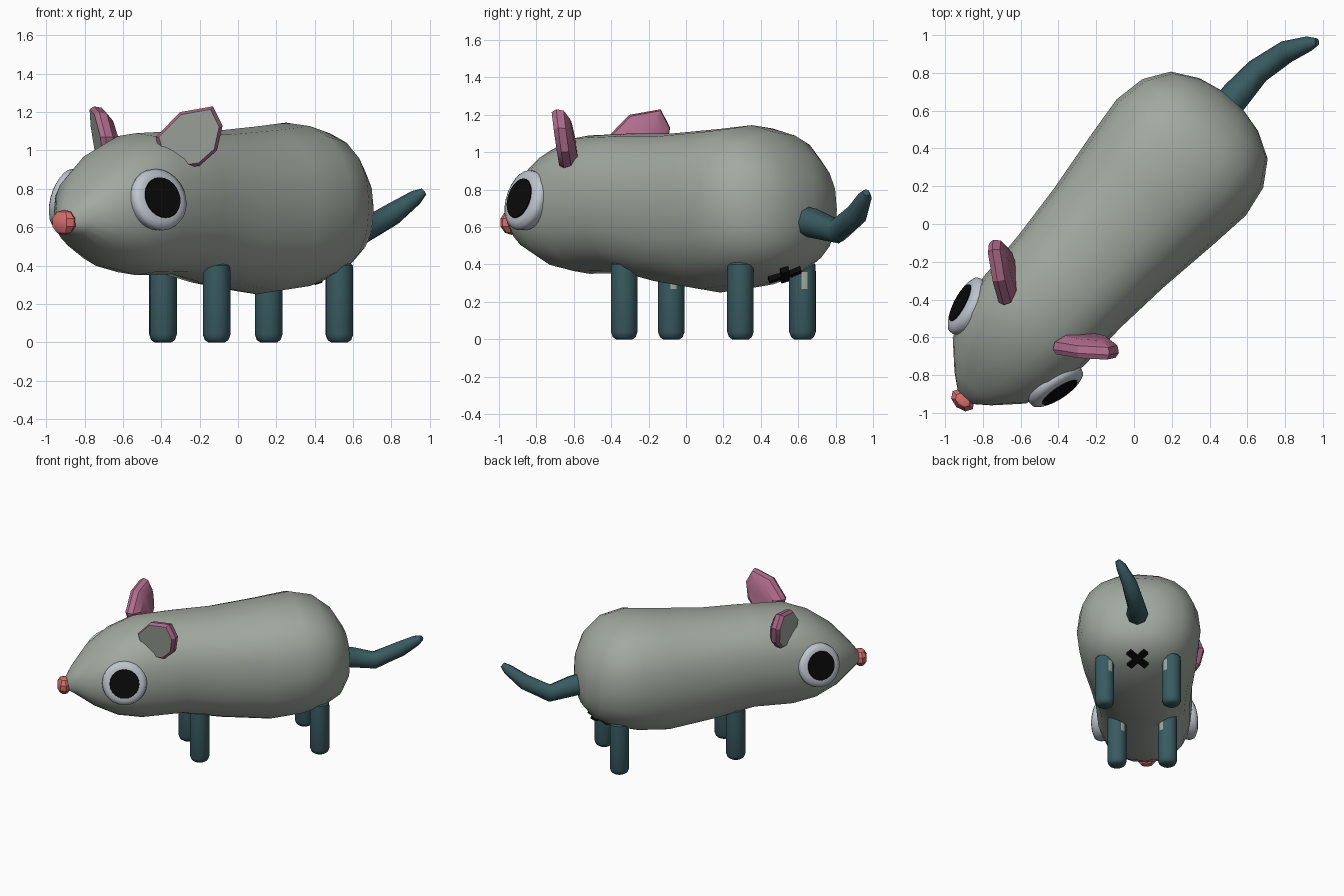
import bpy, bmesh, math
from mathutils import Matrix, Vector

if "Cube" in bpy.data.objects:
    bpy.data.objects.remove(bpy.data.objects["Cube"])

# The animal is built along its own x axis (nose at -x), then turned as a whole
PLACE = Matrix.Rotation(math.radians(48), 4, "Z") @ Matrix.Translation((0, 0.05, 0))


def material(name, rgb):
    m = bpy.data.materials.new(name)
    m.use_nodes = True
    m.diffuse_color = (*rgb, 1)
    bsdf = next(n for n in m.node_tree.nodes if n.type == "BSDF_PRINCIPLED")
    bsdf.inputs["Base Color"].default_value = (*rgb, 1)
    bsdf.inputs["Roughness"].default_value = 0.8
    return m


GREY = material("grey_fur", (0.36, 0.40, 0.35))
TEAL = material("dark_teal", (0.04, 0.105, 0.12))
PINK = material("ear_pink", (0.43, 0.15, 0.26))
CORAL = material("nose_coral", (0.68, 0.16, 0.15))
WHITE = material("eye_white", (0.52, 0.56, 0.62))
BLACK = material("black", (0.003, 0.003, 0.003))


def finish(name, bm, mats, rule=None, angle=40):
    """Turn a bmesh into a shaded, placed object."""
    bmesh.ops.recalc_face_normals(bm, faces=bm.faces[:])
    if rule:
        for f in bm.faces:
            f.material_index = rule(f)
    bm.transform(PLACE)
    mesh = bpy.data.meshes.new(name)
    bm.to_mesh(mesh)
    bm.free()
    for m in mats:
        mesh.materials.append(m)
    ob = bpy.data.objects.new(name, mesh)
    bpy.context.collection.objects.link(ob)
    bpy.ops.object.select_all(action="DESELECT")
    ob.select_set(True)
    bpy.context.view_layer.objects.active = ob
    bpy.ops.object.shade_smooth_by_angle(angle=math.radians(angle))
    return ob


def loft(rings):
    """Skin a list of point rings and cap both ends."""
    bm = bmesh.new()
    vs = [[bm.verts.new(p) for p in ring] for ring in rings]
    n = len(vs[0])
    for a, b in zip(vs, vs[1:]):
        for i in range(n):
            j = (i + 1) % n
            bm.faces.new((a[i], a[j], b[j], b[i]))
    bm.faces.new(vs[0])
    bm.faces.new(vs[-1])
    return bm


def circle(n):
    return [(math.cos(2 * math.pi * i / n), math.sin(2 * math.pi * i / n)) for i in range(n)]


def squared(t, power=0.86):
    return math.copysign(abs(t) ** power, t)


# Body: position, half width, bottom, top
BODY = [
    (-1.29, 0.04, 0.60, 0.67), (-1.22, 0.13, 0.56, 0.76), (-1.09, 0.26, 0.47, 0.90),
    (-0.92, 0.325, 0.385, 1.02), (-0.74, 0.355, 0.35, 1.09), (-0.45, 0.365, 0.355, 1.10),
    (-0.15, 0.39, 0.295, 1.10), (0.2, 0.435, 0.25, 1.125), (0.43, 0.46, 0.275, 1.145),
    (0.6, 0.43, 0.32, 1.105), (0.73, 0.345, 0.385, 1.0), (0.805, 0.21, 0.48, 0.87),
    (0.835, 0.08, 0.60, 0.75),
]
rings = [[(u, w * squared(c), (lo + hi) / 2 + (hi - lo) / 2 * squared(s)) for c, s in circle(20)]
         for u, w, lo, hi in BODY]
finish("body", loft(rings), [GREY], angle=80)

# Nose
bm = bmesh.new()
bmesh.ops.create_uvsphere(bm, u_segments=8, v_segments=5, radius=1)
bm.transform(Matrix.Translation((-1.3, 0, 0.625)) @ Matrix.Diagonal((0.052, 0.075, 0.067, 1)))
finish("nose", bm, [CORAL], angle=30)

# Tail: a tapering swept tube
TAIL = [((0.76, 0, 0.64), 0.08), ((0.87, 0.005, 0.62), 0.08), ((1.04, 0.005, 0.58), 0.068),
        ((1.22, -0.04, 0.67), 0.06), ((1.33, -0.10, 0.755), 0.04), ((1.365, -0.125, 0.785), 0.02)]
path = [Vector(p) for p, r in TAIL]
rings = []
for i, (p, r) in enumerate(TAIL):
    along = (path[min(i + 1, len(path) - 1)] - path[max(i - 1, 0)]).normalized()
    side = along.cross(Vector((0, 0, 1))).normalized()
    up = side.cross(along)
    rings.append([path[i] + r * (c * side + s * up) for c, s in circle(8)])
finish("tail", loft(rings), [TEAL], angle=50)


# Legs: rounded posts with a pale patch on the upper inner back
def leg(name, u, v):
    levels = [(0, 0.045), (0.012, 0.062), (0.04, 0.072), (0.27, 0.072),
              (0.36, 0.072), (0.40, 0.07), (0.425, 0.045)]
    bm = loft([[(u + r * c, v + r * s, z) for c, s in circle(14)] for z, r in levels])
    inward = Vector((0.8, -0.6 if v > 0 else 0.6, 0))

    def patch(f):
        z = f.calc_center_median().z
        return int(0.27 < z < 0.36 and f.normal.dot(inward) > 0.93)

    finish(name, bm, [TEAL, GREY], patch)


# Ears: bevelled plates, pale in front, pink around and behind
EAR = [(-0.18, 0), (-0.05, 0.13), (0.12, 0.16), (0.17, 0.06),
       (0.14, -0.07), (0.05, -0.15), (-0.03, -0.16), (-0.16, -0.07)]


def ear(name, side):
    a = math.radians(50)
    across = Vector((math.cos(a), side * math.sin(a), 0))
    front = Vector((-math.sin(a), side * math.cos(a), 0))
    centre = Vector((-0.65, side * 0.3, 1.07))
    rings = [[centre + across * t * k + Vector((0, 0, z * k)) + front * (d + 0.12 * z)
              for t, z in EAR]
             for d, k in ((0.045, 0.9), (0.02, 1.0), (-0.02, 0.95), (-0.055, 0.65))]
    finish(name, loft(rings), [PINK, GREY],
           lambda f: int(len(f.verts) > 4 and f.normal.dot(front) > 0), 30)


# Eyes: a rounded pale disc carrying a thin black pupil
def eye(name, side):
    out = Vector((-0.24, side * 0.93, 0.26)).normalized()
    turn = out.to_track_quat("Z", "Y").to_matrix().to_4x4()
    spot = Matrix.Translation((-0.917, side * 0.322, 0.745)) @ turn

    def disc(levels):
        bm = loft([[(r * c, r * s, z) for c, s in circle(24)] for z, r in levels])
        bm.transform(spot)
        return bm

    finish(name + "_white", disc([(-0.06, 0.15), (-0.01, 0.165), (0.015, 0.16),
                                  (0.03, 0.135), (0.034, 0.11)]), [WHITE], angle=60)
    finish(name + "_pupil", disc([(0.032, 0.11), (0.039, 0.108)]), [BLACK])


for word, side in (("left", -1), ("right", 1)):
    leg("front_leg_" + word, -0.32, side * 0.188)
    leg("back_leg_" + word, 0.57, side * 0.248)
    ear("ear_" + word, side)
    eye("eye_" + word, side)

# Small crossed mark under the rump
for n, turn in enumerate((45, -45)):
    bm = bmesh.new()
    bmesh.ops.create_cube(bm, size=1)
    bm.transform(Matrix.Translation((0.665, 0, 0.345)) @ Matrix.Rotation(math.radians(-25), 4, "Y")
                 @ Matrix.Rotation(math.radians(turn), 4, "Z")
                 @ Matrix.Diagonal((0.18, 0.045, 0.03, 1)))
    finish("rump_cross_" + str(n + 1), bm, [BLACK])
